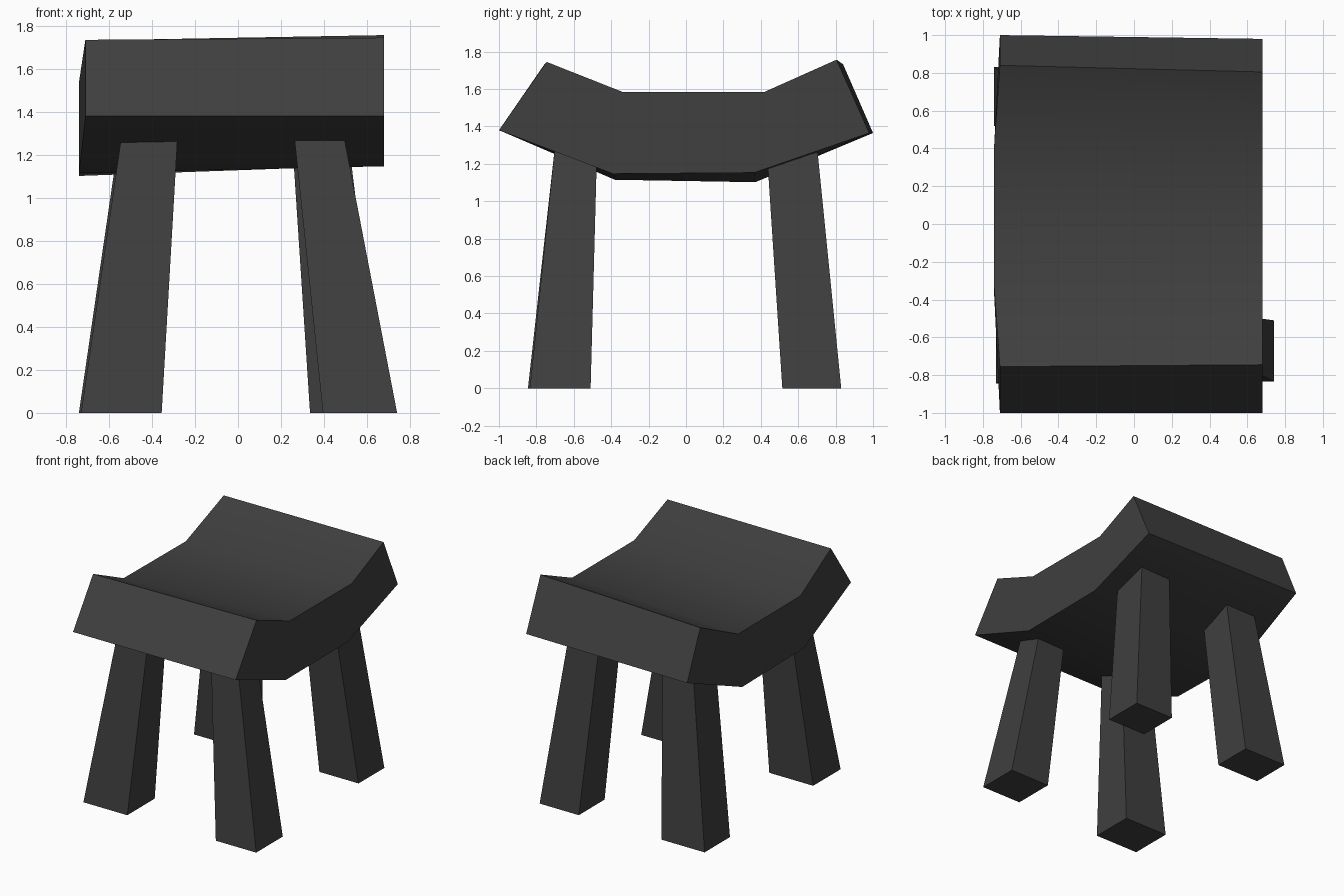
import bpy
import bmesh

cube = bpy.data.objects.get("Cube")
if cube:
    bpy.data.objects.remove(cube, do_unlink=True)

# Single dark finish
finish = bpy.data.materials.new("charcoal")
finish.use_nodes = True
colour = (0.05, 0.05, 0.05, 1)
finish.diffuse_color = colour
finish.node_tree.nodes["Principled BSDF"].inputs["Base Color"].default_value = colour


def make_object(name, bm):
    bmesh.ops.recalc_face_normals(bm, faces=bm.faces)
    mesh = bpy.data.meshes.new(name)
    bm.to_mesh(mesh)
    bm.free()
    mesh.materials.append(finish)
    obj = bpy.data.objects.new(name, mesh)
    bpy.context.collection.objects.link(obj)
    return obj


def bridge(bm, a, b):
    """Join two closed loops of vertices with quads."""
    n = len(a)
    for i in range(n):
        j = (i + 1) % n
        bm.faces.new((a[i], a[j], b[j], b[i]))


# Curved seat: a slightly uneven slab lofted between its two ends
# Each profile runs along the top front to back, then the underside back to front
left_end = [(0.68, y, z) for y, z in (
    (-0.745, 1.745), (-0.34, 1.585), (0.42, 1.585), (0.805, 1.757),
    (0.98, 1.365), (0.365, 1.153), (-0.39, 1.147), (-1.0, 1.38))]
right_end = [
    (-0.71, -0.755, 1.735), (-0.74, -0.34, 1.535), (-0.74, 0.42, 1.53), (-0.71, 0.84, 1.732),
    (-0.71, 1.0, 1.365), (-0.74, 0.37, 1.102), (-0.74, -0.38, 1.115), (-0.71, -1.0, 1.38)]

bm = bmesh.new()
ends = [[bm.verts.new(p) for p in end] for end in (left_end, right_end)]
bridge(bm, *ends)
for v in ends:
    for i in range(3):
        bm.faces.new((v[i], v[i + 1], v[6 - i], v[7 - i]))
seat = make_object("seat", bm)
bpy.ops.object.select_all(action="DESELECT")
seat.select_set(True)
bpy.context.view_layer.objects.active = seat
bpy.ops.object.shade_smooth_by_angle(angle=0.6)


# Splayed, tapered legs: foot and top rectangles as x0, x1, y0, y1
def make_leg(name, foot, top):
    bm = bmesh.new()
    loops = []
    for (x0, x1, y0, y1), z in ((foot, 0), (top, 1.3)):
        corners = ((x0, y0), (x1, y0), (x1, y1), (x0, y1))
        loops.append([bm.verts.new((x, y, z)) for x, y in corners])
        bm.faces.new(loops[-1])
    bridge(bm, *loops)
    return make_object(name, bm)


make_leg("front_right_leg", (-0.73, -0.355, -0.845, -0.51), (-0.54, -0.28, -0.7, -0.475))
make_leg("front_left_leg", (0.395, 0.74, -0.835, -0.51), (0.26, 0.49, -0.7, -0.475))
make_leg("back_right_leg", (-0.74, -0.37, 0.52, 0.83), (-0.55, -0.29, 0.43, 0.7))
make_leg("back_left_leg", (0.335, 0.67, 0.515, 0.83), (0.25, 0.51, 0.43, 0.7))
